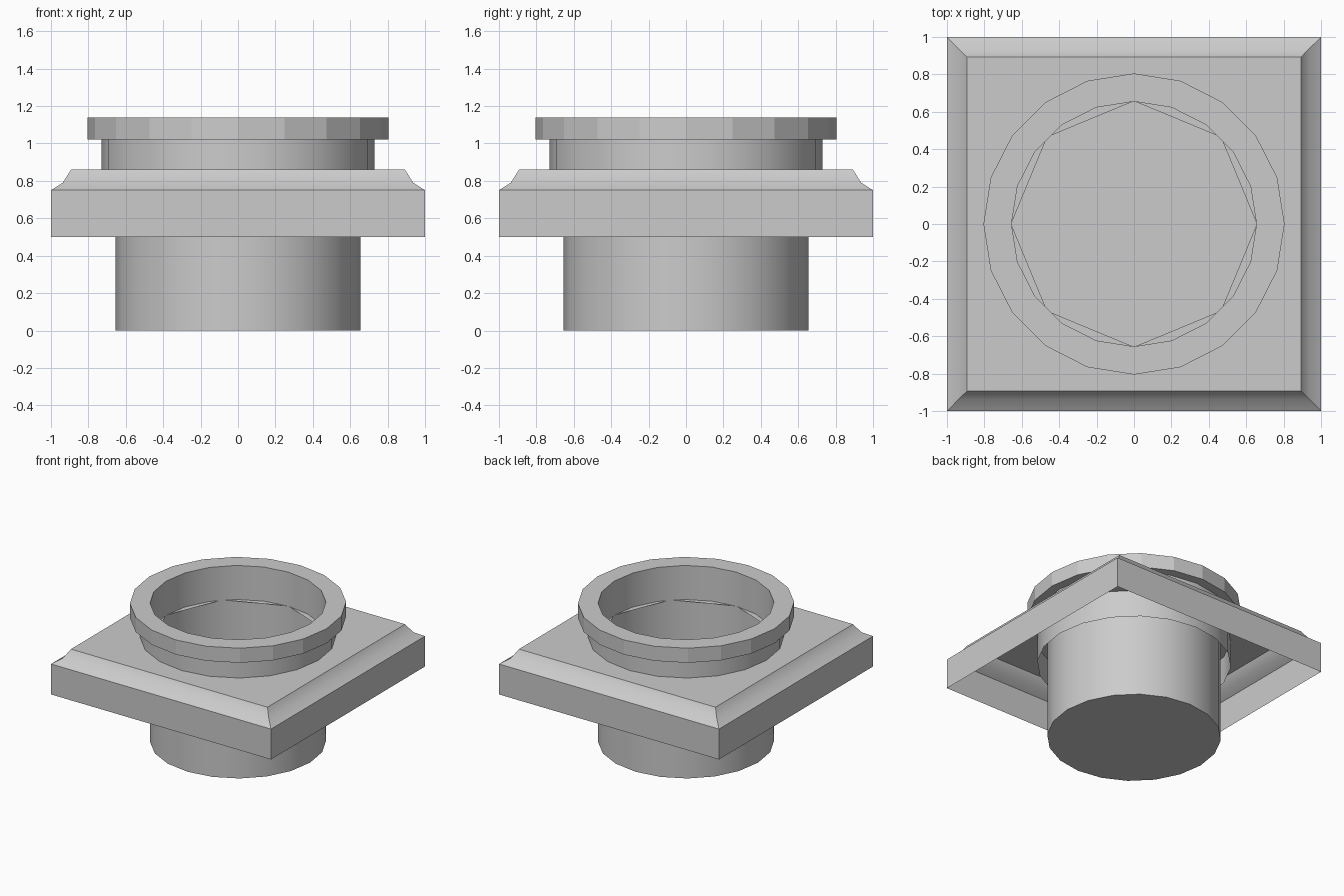
import bpy, bmesh
from math import sin, cos, pi, radians

if "Cube" in bpy.data.objects:
    bpy.data.objects.remove(bpy.data.objects["Cube"])


def ring(bm, n, r, z, offset=0.0):
    return [bm.verts.new((r * cos(2 * pi * i / n + offset),
                          r * sin(2 * pi * i / n + offset), z)) for i in range(n)]


def skin(bm, lower, upper, smooth=True):
    n = len(lower)
    for i in range(n):
        j = (i + 1) % n
        bm.faces.new((lower[i], lower[j], upper[j], upper[i])).smooth = smooth


def finish(bm, name):
    bm.normal_update()
    # keep hard corners sharp, leave gentle curves smooth
    for e in bm.edges:
        if len(e.link_faces) == 2 and e.calc_face_angle() > radians(30):
            e.smooth = False
    mesh = bpy.data.meshes.new(name)
    bm.to_mesh(mesh)
    bm.free()
    obj = bpy.data.objects.new(name, mesh)
    bpy.context.collection.objects.link(obj)
    return obj


# Hollow cup with a rolled-over flange and a neck hanging outside it
SIDES = 20
bm = bmesh.new()
profile = [(0.73, 0.635), (0.73, 1.02), (0.805, 1.02), (0.805, 1.14),
           (0.655, 1.14), (0.655, 0.0)]
rings = [ring(bm, SIDES, r, z) for r, z in profile]
for k in range(len(rings) - 1):
    skin(bm, rings[k], rings[k + 1], smooth=k in (0, 4))
bm.faces.new(rings[-1])
bmesh.ops.recalc_face_normals(bm, faces=bm.faces[:])
# cup wall faces outwards
for f in bm.faces:
    c = f.calc_center_median()
    if 0.1 < c.z < 1.0 and c.xy.length < 0.68 and f.normal.xy.dot(c.xy) < 0:
        f.normal_flip()
    elif c.z < 0.01 and f.normal.z > 0:
        f.normal_flip()
finish(bm, "cup_with_flange")

# Square cover, open below, with a cove-moulded edge and an octagonal hole
bm = bmesh.new()
cover = [(1.0, 0.5), (1.0, 0.75), (0.937, 0.79), (0.893, 0.86)]
loops = [ring(bm, 4, h * 2 ** 0.5, z, pi / 4) for h, z in cover]
for a, b in zip(loops, loops[1:]):
    skin(bm, a, b)
hole = ring(bm, 8, 0.657, 0.86)
top = loops[-1]
for k in range(4):
    a, b, c = hole[2 * k], hole[2 * k + 1], hole[(2 * k + 2) % 8]
    for tri in ((a, top[k], b), (b, top[k], c), (c, top[k], top[(k + 1) % 4])):
        bm.faces.new(tri)
bmesh.ops.dissolve_limit(bm, angle_limit=0.001, verts=hole + top,
                         edges=[e for e in bm.edges if all(v.co.z > 0.859 for v in e.verts)
                                and len(e.link_faces) == 2])
finish(bm, "square_cover")
